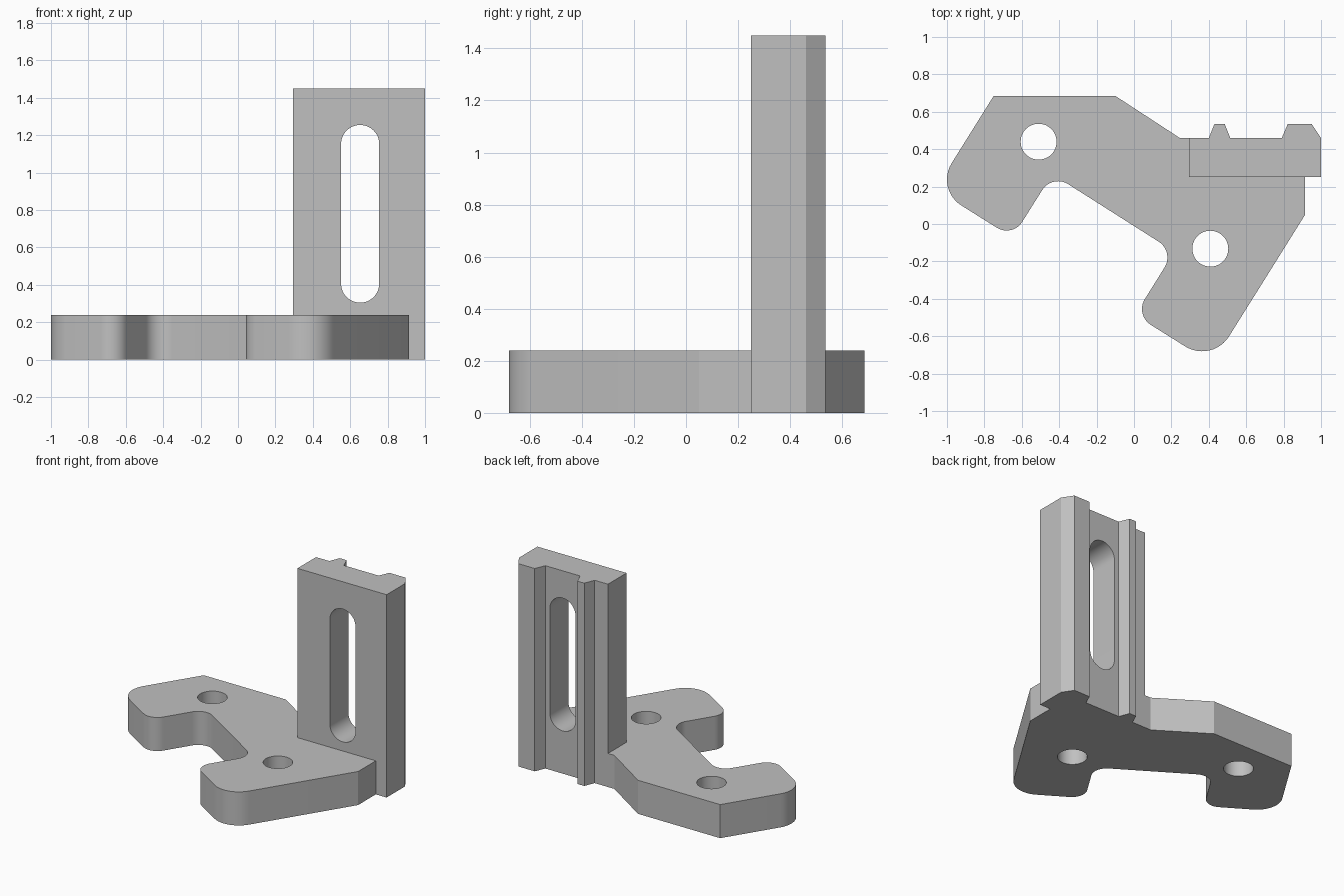
import bpy, bmesh, math
from mathutils import Vector, Matrix

cube = bpy.data.objects.get("Cube")
if cube:
    bpy.data.objects.remove(cube, do_unlink=True)

grey = bpy.data.materials.new("light grey")
grey.use_nodes = True
grey.diffuse_color = (0.53, 0.53, 0.53, 1)
grey.node_tree.nodes["Principled BSDF"].inputs["Base Color"].default_value = (0.53, 0.53, 0.53, 1)


def fillet(corners, steps=12):
    """Turn (x, y, radius) corners into an outline with rounded corners."""
    out = []
    for i, (x, y, r) in enumerate(corners):
        p = Vector((x, y))
        if not r:
            out.append(p)
            continue
        a = (Vector(corners[i - 1][:2]) - p).normalized()
        b = (Vector(corners[(i + 1) % len(corners)][:2]) - p).normalized()
        half = a.angle(b) / 2
        centre = p + (a + b).normalized() * r / math.sin(half)
        start = p + a * r / math.tan(half) - centre
        end = p + b * r / math.tan(half) - centre
        sweep = math.atan2(start.x * end.y - start.y * end.x, start.dot(end))
        out += [centre + Matrix.Rotation(sweep * k / steps, 2) @ start
                for k in range(steps + 1)]
    return out


def prism(name, outline, low, high, along_y=False):
    """Extrude an outline along z, or an x-z outline along y."""
    bm = bmesh.new()
    place = (lambda p: (p[0], low, p[1])) if along_y else (lambda p: (p[0], p[1], low))
    face = bm.faces.new([bm.verts.new(place(p)) for p in outline])
    top = bmesh.ops.extrude_face_region(bm, geom=[face])["geom"]
    move = Vector((0, high - low, 0)) if along_y else Vector((0, 0, high - low))
    bmesh.ops.translate(bm, vec=move, verts=[v for v in top if isinstance(v, bmesh.types.BMVert)])
    bmesh.ops.recalc_face_normals(bm, faces=bm.faces)
    mesh = bpy.data.meshes.new(name)
    bm.to_mesh(mesh)
    bm.free()
    mesh.materials.append(grey)
    obj = bpy.data.objects.new(name, mesh)
    bpy.context.collection.objects.link(obj)
    return obj


def combine(target, tool, operation):
    """Apply a boolean and remove the tool."""
    bpy.context.view_layer.objects.active = target
    mod = target.modifiers.new("combine", "BOOLEAN")
    mod.operation, mod.solver, mod.object = operation, "EXACT", tool
    bpy.ops.object.modifier_apply(modifier=mod.name)
    bpy.data.objects.remove(tool, do_unlink=True)


# Base plate with two rounded feet and a bay between them
plate = [(-0.75, 0.685, 0), (-1.062, 0.186, 0.164), (-0.65, -0.072, 0.098),
         (-0.437, 0.267, 0.1), (0.216, -0.148, 0.1), (0.005, -0.486, 0.1),
         (0.418, -0.745, 0.17), (0.915, 0.05, 0), (0.915, 0.4, 0),
         (0.6, 0.4, 0), (0.5, 0.46, 0), (0.245, 0.46, 0), (-0.1, 0.685, 0)]
bracket = prism("mounting_bracket", fillet(plate), 0, 0.24)

# Upright with two guide rails on its back
upright = [(0.295, 0.25), (1, 0.25), (1, 0.46), (0.95, 0.535), (0.822, 0.535),
           (0.79, 0.46), (0.515, 0.46), (0.485, 0.535), (0.43, 0.535),
           (0.4, 0.46), (0.295, 0.46)]
combine(bracket, prism("upright", upright, 0, 1.45), "UNION")

# Bolt holes through the plate
for x, y in ((-0.51, 0.44), (0.408, -0.132)):
    ring = [(x + 0.096 * math.cos(t * math.tau / 48), y + 0.096 * math.sin(t * math.tau / 48))
            for t in range(48)]
    combine(bracket, prism("bolt_hole", ring, -0.1, 0.4), "DIFFERENCE")

# Long adjustment slot through the upright
slot = []
for k in range(50):
    end, step = divmod(k, 25)
    t = math.pi * (end + step / 24)
    slot.append((0.653 + 0.102 * math.cos(t), (0.407 if end else 1.153) + 0.102 * math.sin(t)))
combine(bracket, prism("slot", slot, 0.1, 0.7, along_y=True), "DIFFERENCE")

# Smooth the rounded walls and keep the edges sharp
bpy.ops.object.select_all(action="DESELECT")
bracket.select_set(True)
bpy.context.view_layer.objects.active = bracket
bpy.ops.object.shade_smooth_by_angle(angle=math.radians(25))
